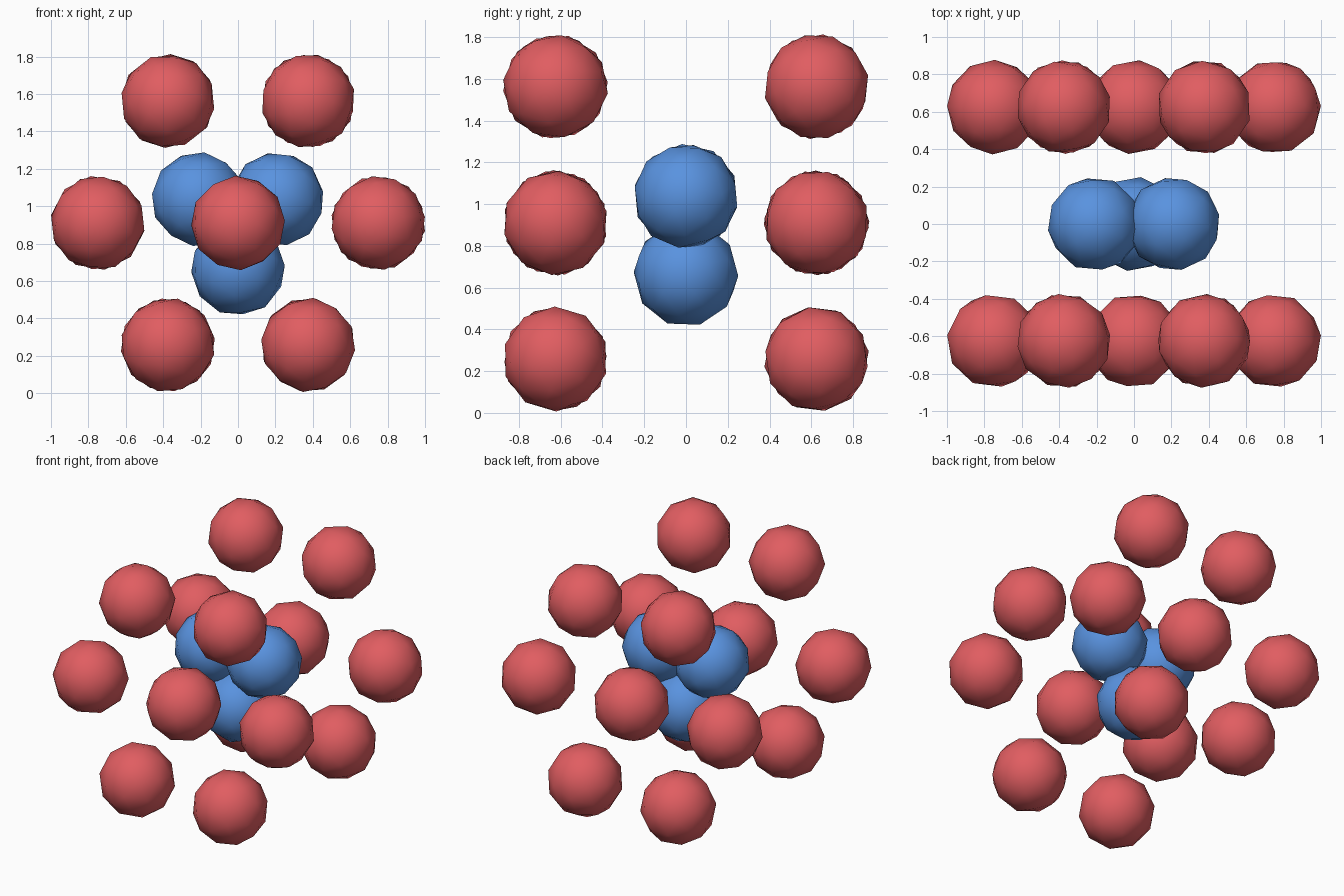
import bpy, math, random

if "Cube" in bpy.data.objects:
    bpy.data.objects.remove(bpy.data.objects["Cube"])

random.seed(4)
R = 0.253          # ball radius
CZ = 0.91          # height of the cluster centre


def material(name, rgb):
    m = bpy.data.materials.new(name)
    m.diffuse_color = (*rgb, 1)
    m.use_nodes = True
    m.node_tree.nodes["Principled BSDF"].inputs["Base Color"].default_value = m.diffuse_color
    return m


RED = material("red", (0.75, 0.11, 0.12))
BLUE = material("blue", (0.10, 0.29, 0.74))


# Coarse, smooth-shaded ball, each turned a little differently
def ball(name, loc, mat):
    rot = [random.uniform(0, math.tau) for _ in range(3)]
    bpy.ops.mesh.primitive_ico_sphere_add(subdivisions=2, radius=R,
                                          location=loc, rotation=rot)
    ob = bpy.context.object
    ob.name = name
    ob.data.materials.append(mat)
    bpy.ops.object.shade_smooth()


# Front and back layers: a centre ball ringed by a hexagon
for side, y in (("front", -0.625), ("back", 0.625)):
    ball(side + "_centre_ball", (0, y, CZ), RED)
    for i in range(6):
        a = i * math.pi / 3
        ball(f"{side}_ring_ball_{i + 1}",
             (0.75 * math.cos(a), y, CZ + 0.753 * math.sin(a)), RED)

# Middle layer: triangle of balls pointing down
for i in range(3):
    a = math.radians(30 + 120 * i)
    ball(f"middle_ball_{i + 1}",
         (0.243 * math.cos(a), 0, CZ + 0.003 + 0.248 * math.sin(a)), BLUE)
